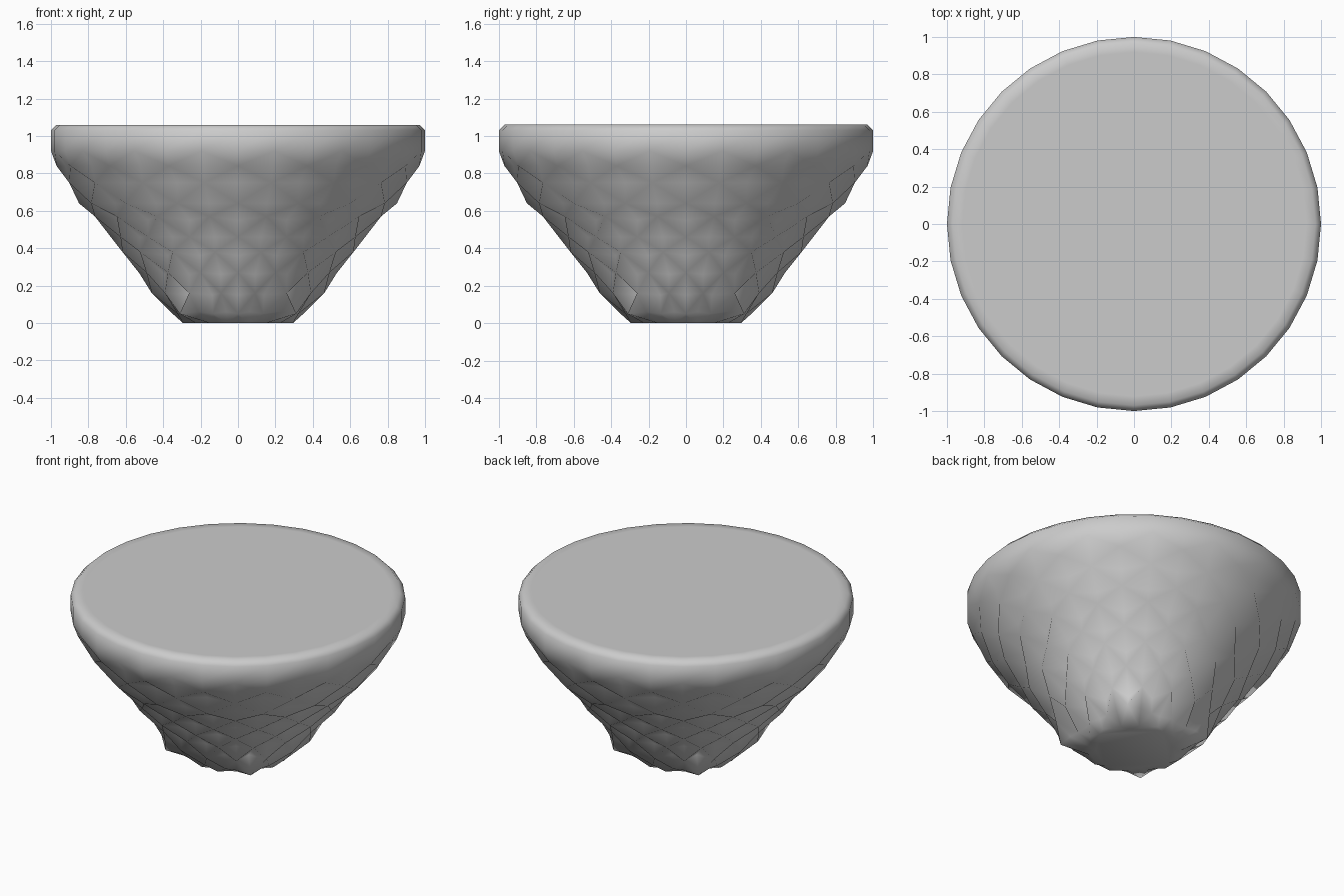
import bpy, bmesh, math

if "Cube" in bpy.data.objects:
    bpy.data.objects.remove(bpy.data.objects["Cube"])

N = 32
# (radius, z) profiles of the two alternating column types, bottom to top:
# the ledges of one sit half a course above those of the other
EVEN = [(.27, 0), (.35, .05), (.36, .15), (.53, .27), (.53, .36), (.68, .46),
        (.68, .55), (.85, .64), (.85, .75), (.97, .84)]
ODD = [(.30, 0), (.32, .06), (.47, .16), (.47, .26), (.63, .38), (.63, .46),
       (.78, .57), (.79, .64), (.92, .75), (.94, .84)]
# smooth lip and flat top
LIP = [(1, .92), (1, 1.03), (.97, 1.06), (.92, 1.06)]

bm = bmesh.new()
columns = []
for i in range(N):
    a = 2 * math.pi * i / N
    # the foot spreads towards the four diagonals, over a slightly narrower base
    corner = max(0, -math.cos(4 * a))
    column = []
    for k, (r, z) in enumerate((ODD if i % 2 else EVEN) + LIP):
        r += corner * (-.04 if k == 0 else .09 if k == 1 else 0)
        column.append(bm.verts.new((r * math.cos(a), r * math.sin(a), z)))
    columns.append(column)

# stepped flank, each quad split along the ridge joining two ledge points
for i in range(N):
    c, d = columns[i], columns[(i + 1) % N]
    for k in range(len(c) - 1):
        if k >= 10:
            bm.faces.new((c[k], d[k], d[k + 1], c[k + 1]))
        elif (i + k) % 2:
            bm.faces.new((c[k], d[k], d[k + 1]))
            bm.faces.new((c[k], d[k + 1], c[k + 1]))
        else:
            bm.faces.new((c[k], d[k], c[k + 1]))
            bm.faces.new((d[k], d[k + 1], c[k + 1]))

# flat base and top
bm.faces.new([c[0] for c in reversed(columns)])
bm.faces.new([c[-1] for c in columns])
for f in bm.faces:
    f.smooth = True

mesh = bpy.data.meshes.new("rock_pedestal")
bm.to_mesh(mesh)
bm.free()
rock = bpy.data.objects.new("rock_pedestal", mesh)
bpy.context.collection.objects.link(rock)
